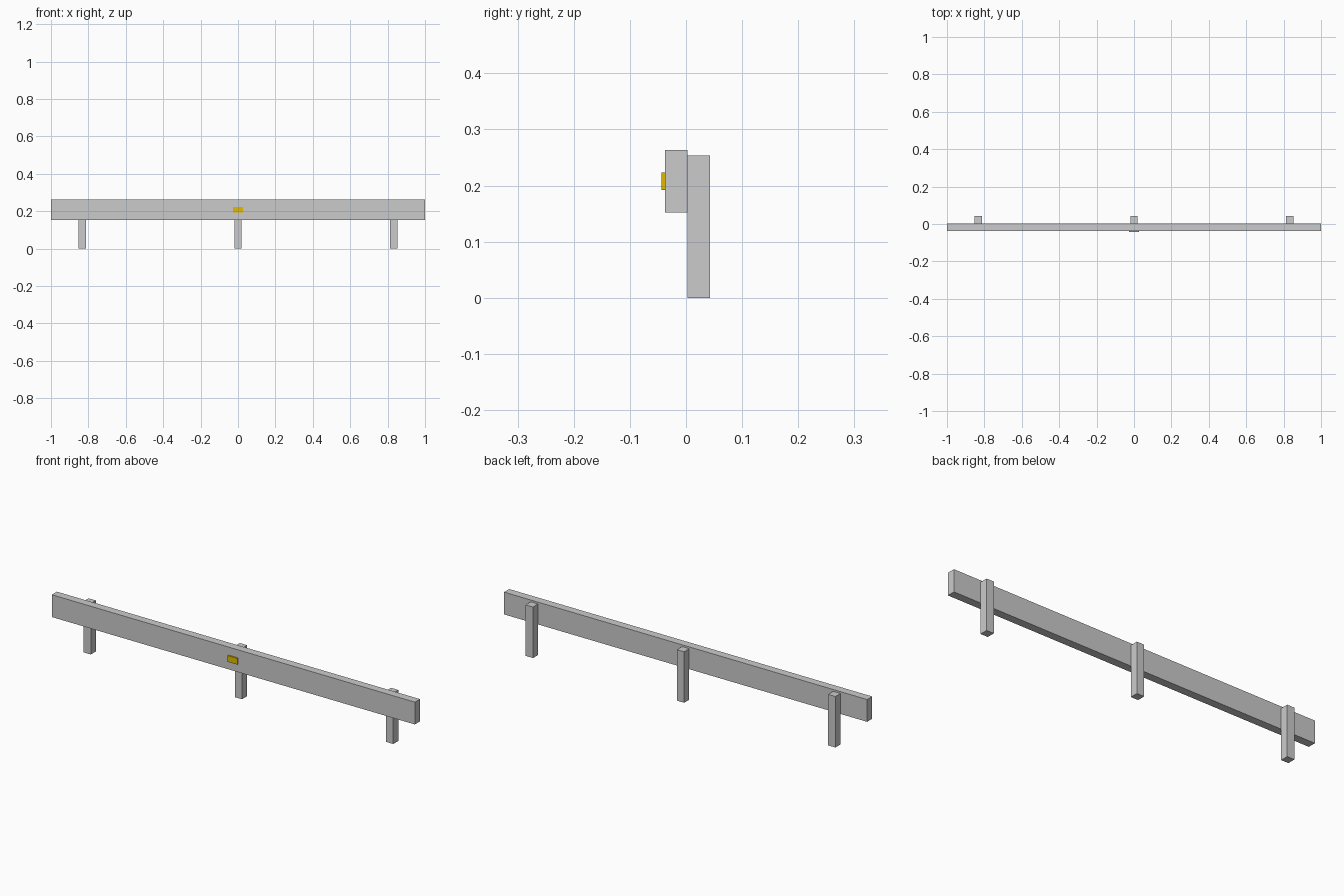
import bpy

if "Cube" in bpy.data.objects:
    bpy.data.objects.remove(bpy.data.objects["Cube"])


def box(name, x, y, z):
    """Axis-aligned box from (min, max) pairs."""
    bpy.ops.mesh.primitive_cube_add(
        size=1, location=[(a + b) / 2 for a, b in (x, y, z)])
    ob = bpy.context.object
    ob.name = name
    ob.scale = [b - a for a, b in (x, y, z)]
    bpy.ops.object.transform_apply(location=False, rotation=False, scale=True)
    return ob


# Long horizontal rail
box("rail", (-1, 1), (-0.037, 0.003), (0.152, 0.263))

# Three square posts behind the rail
for label, cx in (("left", -0.833), ("middle", 0), ("right", 0.833)):
    box(label + "_post", (cx - 0.02, cx + 0.02), (0.003, 0.043), (0, 0.254))

# Yellow reflector on the front of the rail
reflector = box("reflector", (-0.027, 0.027), (-0.044, -0.037), (0.192, 0.223))
yellow = bpy.data.materials.new("reflector_yellow")
yellow.diffuse_color = (0.75, 0.5, 0.0, 1)
yellow.use_nodes = True
yellow.node_tree.nodes["Principled BSDF"].inputs["Base Color"].default_value = yellow.diffuse_color
reflector.data.materials.append(yellow)
